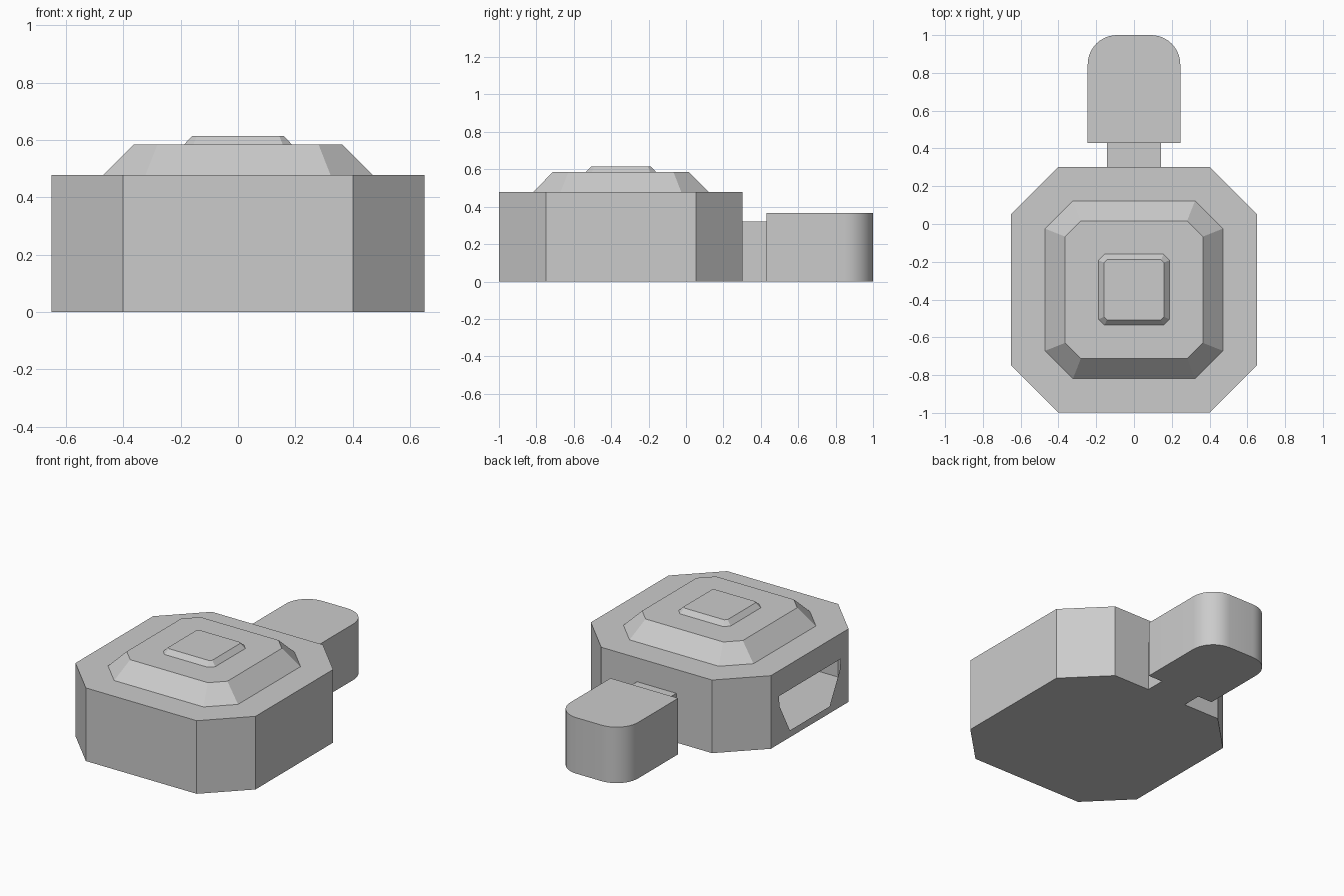
import bpy, bmesh, math

if "Cube" in bpy.data.objects:
    bpy.data.objects.remove(bpy.data.objects["Cube"])

CY = -0.348  # centre of the octagonal housing


def octagon(half, chamfer, cy=CY):
    a, b = half, half - chamfer
    pts = [(b, -a), (a, -b), (a, b), (b, a), (-b, a), (-a, b), (-a, -b), (-b, -a)]
    return [(x, y + cy) for x, y in pts]


def loft(name, low, high, z0, z1, bottom=True, top=True, keep_side=lambda i: True):
    """Join two outlines with the same point count; returns object and bmesh."""
    bm = bmesh.new()
    lo = [bm.verts.new((x, y, z0)) for x, y in low]
    hi = [bm.verts.new((x, y, z1)) for x, y in high]
    n = len(lo)
    for i in range(n):
        if keep_side(i):
            j = (i + 1) % n
            bm.faces.new((lo[i], lo[j], hi[j], hi[i]))
    if bottom:
        bm.faces.new(lo[::-1])
    if top:
        bm.faces.new(hi)
    mesh = bpy.data.meshes.new(name)
    obj = bpy.data.objects.new(name, mesh)
    bpy.context.collection.objects.link(obj)
    return obj, bm


def finish(obj, bm):
    bm.to_mesh(obj.data)
    bm.free()
    return obj


# Hollow octagonal housing; the left wall is rebuilt around an opening
outline = octagon(0.651, 0.25)
body, bm = loft("housing", outline, outline, 0, 0.478, keep_side=lambda i: i != 5)
bm.edges.ensure_lookup_table()
rim = [e for e in bm.edges if len(e.link_faces) == 1]
half_hole = [(0.205, 0.045), (0.31, 0.24), (0.32, 0.312)]
hole = half_hole + [(-y, z) for y, z in reversed(half_hole)]
hv = [bm.verts.new((-0.651, CY + y, z)) for y, z in hole]
rim += [bm.edges.new((hv[i], hv[(i + 1) % len(hv)])) for i in range(len(hv))]
bmesh.ops.triangle_fill(bm, use_beauty=True, edges=rim, normal=(-1, 0, 0))
finish(body, bm)

# Stepped, sloping lid
finish(*loft("lid", octagon(0.47, 0.147), octagon(0.364, 0.083), 0.478, 0.585, bottom=False))
finish(*loft("lid_button", octagon(0.188, 0.032), octagon(0.159, 0.015),
             0.585, 0.615, bottom=False))

# Neck between housing and tab, open where it meets them
neck = [(-0.142, 0.303), (0.142, 0.303), (0.142, 0.43), (-0.142, 0.43)]
finish(*loft("neck", neck, neck, 0, 0.322, keep_side=lambda i: i % 2 == 1))

# Tab with two rounded outer corners
W, R, STEPS = 0.245, 0.155, 10
arc = [(W - R + R * math.cos(a), 1 - R + R * math.sin(a))
       for a in (math.pi / 2 * k / STEPS for k in range(STEPS + 1))]
tab_outline = [(W, 0.43)] + arc
tab_outline += [(-x, y) for x, y in reversed(tab_outline)]
tab = finish(*loft("rounded_tab", tab_outline, tab_outline, 0, 0.366))
bpy.ops.object.select_all(action='DESELECT')
tab.select_set(True)
bpy.context.view_layer.objects.active = tab
bpy.ops.object.shade_smooth_by_angle(angle=math.radians(30))
